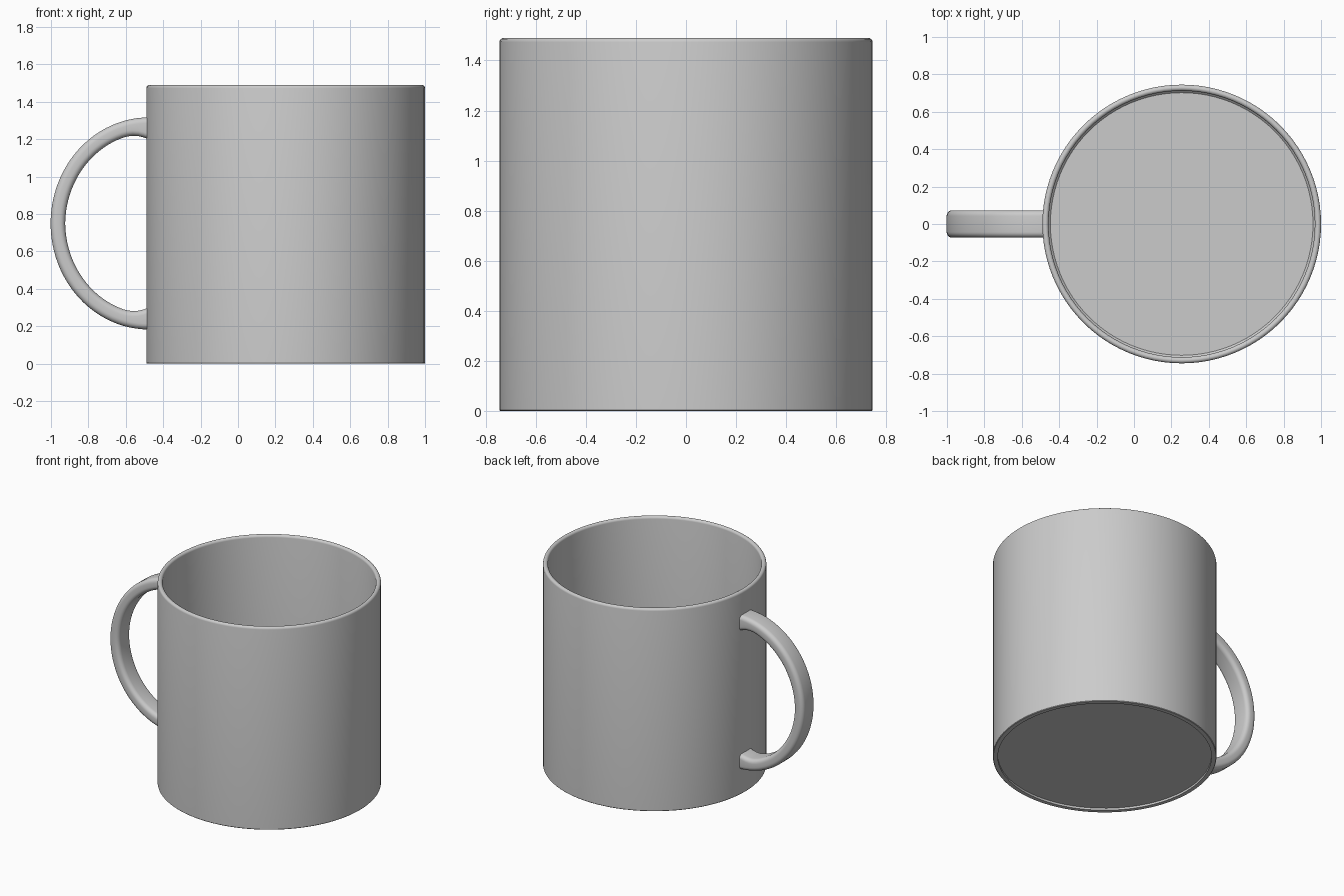
import bpy
import bmesh
from math import pi, cos, sin, radians
from mathutils import Vector

if "Cube" in bpy.data.objects:
    bpy.data.objects.remove(bpy.data.objects["Cube"])

GREY = (0.6, 0.6, 0.6, 1)
glaze = bpy.data.materials.new("grey glaze")
glaze.use_nodes = True
glaze.diffuse_color = GREY
glaze.node_tree.nodes["Principled BSDF"].inputs["Base Color"].default_value = GREY

CX, R, INNER, H = 0.255, 0.745, 0.712, 1.49


def finish(bm, name):
    bmesh.ops.recalc_face_normals(bm, faces=bm.faces)
    mesh = bpy.data.meshes.new(name)
    bm.to_mesh(mesh)
    bm.free()
    mesh.materials.append(glaze)
    obj = bpy.data.objects.new(name, mesh)
    bpy.context.collection.objects.link(obj)
    bpy.ops.object.select_all(action="DESELECT")
    obj.select_set(True)
    bpy.context.view_layer.objects.active = obj
    bpy.ops.object.shade_smooth_by_angle(angle=radians(35))
    return obj


# Cup: one closed profile turned around its axis, with a rounded rim
# and a shallow recess under the base
mid, lip = (R + INNER) / 2, (R - INNER) / 2
rim = [(mid + lip * cos(a), H - lip + lip * sin(a))
       for a in (pi * i / 8 for i in range(9))]
profile = ([(0, 0.015), (INNER, 0.015), (INNER, 0), (R - 0.004, 0), (R, 0.004)]
           + rim + [(INNER, 0.06), (INNER - 0.01, 0.05), (0, 0.05)])
bm = bmesh.new()
verts = [bm.verts.new((CX + r, 0, z)) for r, z in profile]
edges = [bm.edges.new(pair) for pair in zip(verts, verts[1:])]
bmesh.ops.spin(bm, geom=verts + edges, cent=(CX, 0, 0), axis=(0, 0, 1),
               angle=2 * pi, steps=96, use_merge=True)
bmesh.ops.remove_doubles(bm, verts=bm.verts, dist=0.0001)
finish(bm, "cup")

# Handle: rounded strap swept along half an ellipse, flared inward at the wall
HALF_WIDTH, CORNER, STEPS = 0.073, 0.03, 48


def section(outer, inner):
    """Rounded rectangle as (offset along the outward direction, y)."""
    points = []
    for quarter in range(4):
        top = outer if quarter in (0, 3) else inner
        sx = 1 if quarter in (0, 3) else -1
        sy = 1 if quarter < 2 else -1
        for i in range(6):
            a = pi / 2 * (quarter + i / 5)
            points.append((top - sx * CORNER + CORNER * cos(a),
                           sy * (HALF_WIDTH - CORNER) + CORNER * sin(a)))
    return points


bm = bmesh.new()
rings = []
for i in range(STEPS + 1):
    a = pi / 2 + pi * i / STEPS
    centre = Vector((-0.475 + 0.487 * cos(a), 0, 0.75 + 0.527 * sin(a)))
    out = Vector((cos(a) / 0.487, 0, sin(a) / 0.527)).normalized()
    near_wall = max(0, 1 - min(i, STEPS - i) / 5)
    inner = -0.038 - 0.006 * abs(sin(a)) - 0.035 * near_wall ** 2
    rings.append([bm.verts.new(centre + out * d + Vector((0, y, 0)))
                  for d, y in section(0.04, inner)])
for ring, following in zip(rings, rings[1:]):
    for j in range(len(ring)):
        k = (j + 1) % len(ring)
        bm.faces.new((ring[j], ring[k], following[k], following[j]))
bm.faces.new(rings[0])
bm.faces.new(rings[-1])
finish(bm, "handle")
